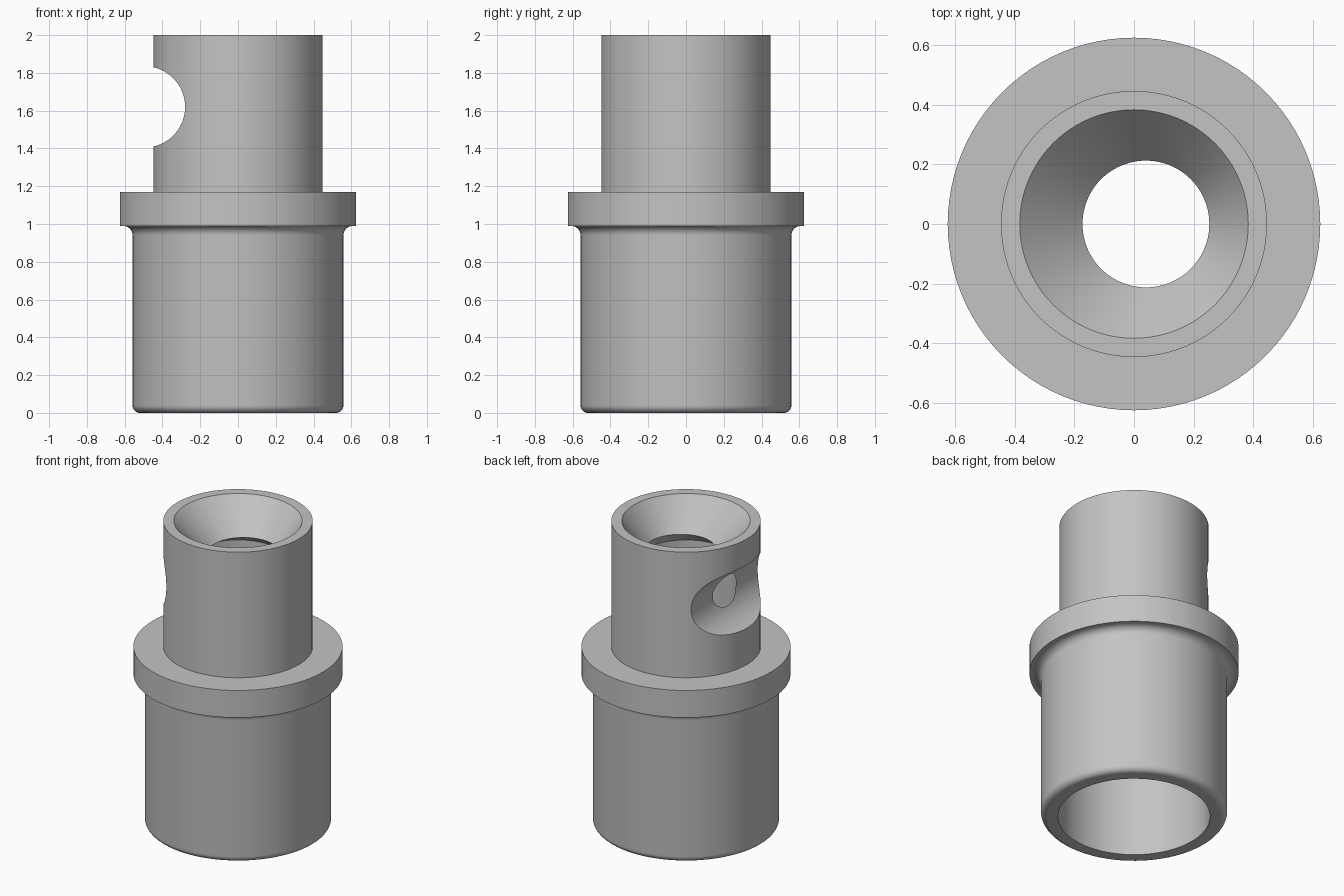
import bpy, bmesh, math

cube = bpy.data.objects.get("Cube")
if cube:
    bpy.data.objects.remove(cube, do_unlink=True)

SEGMENTS = 96

grey = bpy.data.materials.new("plain grey")
grey.use_nodes = True
colour = (0.55, 0.55, 0.55, 1)
grey.diffuse_color = colour
grey.node_tree.nodes["Principled BSDF"].inputs["Base Color"].default_value = colour


def arc(r, z, radius, start, end, steps=8):
    """Profile points (radius, height, sideways shift) along a fillet."""
    angles = [math.radians(start + (end - start) * i / steps) for i in range(steps + 1)]
    return [(r + radius * math.cos(a), z + radius * math.sin(a), 0) for a in angles]


def closed_loft(name, rings):
    """Join circular rings in order, and the last one back to the first."""
    bm = bmesh.new()
    loops = []
    for r, z, shift in rings:
        turns = [2 * math.pi * i / SEGMENTS for i in range(SEGMENTS)]
        loops.append([bm.verts.new((shift + r * math.cos(a), r * math.sin(a), z)) for a in turns])
    for k, lower in enumerate(loops):
        upper = loops[(k + 1) % len(loops)]
        for i in range(SEGMENTS):
            j = (i + 1) % SEGMENTS
            bm.faces.new((lower[i], lower[j], upper[j], upper[i]))
    bmesh.ops.recalc_face_normals(bm, faces=bm.faces)
    mesh = bpy.data.meshes.new(name)
    bm.to_mesh(mesh)
    bm.free()
    mesh.materials.append(grey)
    obj = bpy.data.objects.new(name, mesh)
    bpy.context.collection.objects.link(obj)
    return obj


# Outside: rounded foot, barrel, fillet under the collar, collar, neck
outside = arc(0.518, 0.04, 0.04, -90, 0)
outside += arc(0.608, 0.94, 0.05, 180, 90)
outside += [(0.626, 0.99, 0), (0.626, 1.17, 0), (0.447, 1.17, 0), (0.447, 2, 0)]

# Inside: funnel to an off-centre throat, neck bore, wide barrel bore
inside = [(0.384, 2, 0), (0.213, 1.8, 0.04), (0.305, 1.73, 0),
          (0.305, 1.17, 0), (0.455, 1.0, 0), (0.455, 0, 0)]

body = closed_loft("adapter_body", outside + inside)

# Round groove across the right side of the neck, breaking into the bore
bpy.ops.mesh.primitive_cylinder_add(vertices=64, radius=0.215, depth=1.4,
                                    location=(-0.495, 0, 1.62),
                                    rotation=(math.pi / 2, 0, 0))
cutter = bpy.context.object
cutter.name = "groove_cutter"
cutter.hide_render = True
cutter.data.materials.append(grey)

cut = body.modifiers.new("groove", "BOOLEAN")
cut.operation = "DIFFERENCE"
cut.solver = "EXACT"
cut.object = cutter

bpy.ops.object.select_all(action="DESELECT")
body.select_set(True)
bpy.context.view_layer.objects.active = body
bpy.ops.object.modifier_apply(modifier=cut.name)
bpy.data.objects.remove(cutter, do_unlink=True)
bpy.ops.object.shade_smooth_by_angle(angle=math.radians(25))
